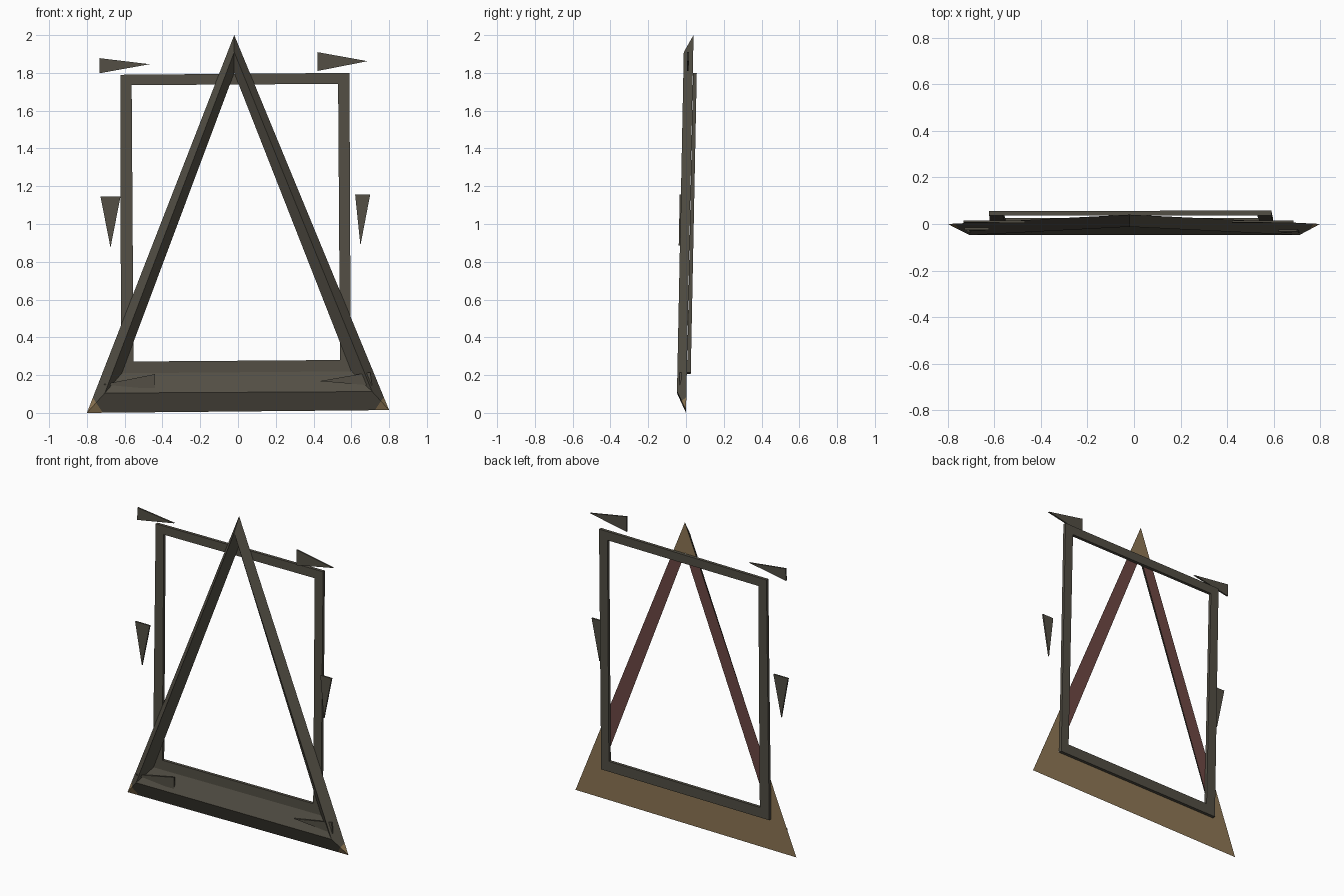
import bpy, bmesh
from mathutils import Vector

if "Cube" in bpy.data.objects:
    bpy.data.objects.remove(bpy.data.objects["Cube"])

LEAN = 0.02  # whole model leans back slightly


def material(name, rgb):
    m = bpy.data.materials.new(name)
    m.diffuse_color = (*rgb, 1)
    m.use_nodes = True
    m.node_tree.nodes["Principled BSDF"].inputs["Base Color"].default_value = m.diffuse_color
    return m


DARK = material("dark_olive_grey", (0.085, 0.077, 0.058))
TAN = material("tan", (0.27, 0.185, 0.09))
RED = material("dull_red", (0.155, 0.066, 0.058))


def loop(bm, pts, off):
    """Add a closed outline at a given distance from the leaning plane."""
    return [bm.verts.new((x, off + LEAN * z, z)) for x, z in pts]


def bridge(bm, a, b):
    n = len(a)
    return [bm.faces.new((a[i], a[(i + 1) % n], b[(i + 1) % n], b[i])) for i in range(n)]


def finish(bm, name, mats):
    bmesh.ops.recalc_face_normals(bm, faces=bm.faces[:])
    me = bpy.data.meshes.new(name)
    bm.to_mesh(me)
    bm.free()
    for m in mats:
        me.materials.append(m)
    ob = bpy.data.objects.new(name, me)
    bpy.context.collection.objects.link(ob)
    return ob


# Triangular frame with a ridged front
bm = bmesh.new()
outer = loop(bm, [(-0.80, 0.0), (0.80, 0.015), (-0.02, 2.0)], 0)
ridge = loop(bm, [(-0.705, 0.105), (0.71, 0.113), (-0.02, 1.91)], -0.05)
inner = loop(bm, [(-0.615, 0.21), (0.60, 0.22), (-0.02, 1.80)], 0)
front = bridge(bm, outer, ridge) + bridge(bm, ridge, inner)
bridge(bm, inner, outer)


def on_back(f):
    return all(abs(v.co.y - LEAN * v.co.z) < 1e-4 for v in f.verts)


def cut(co, no, back):
    faces = [f for f in bm.faces if on_back(f) == back]
    edges = {e for f in faces for e in f.edges}
    verts = {v for f in faces for v in f.verts}
    bmesh.ops.bisect_plane(bm, geom=faces + list(edges) + list(verts),
                           dist=1e-5, plane_co=co, plane_no=no)


# Colour borders on the back, hidden behind the rectangular frame
cut((-0.59, 0, 0), (1, 0, 0), True)
cut((0.565, 0, 0), (1, 0, 0), True)
cut((0, 0, 1.77), (0, 0, 1), True)
# Tan tips on the lower front corners
tips = [(Vector((s * 0.735, 0, 0.03)), Vector((s * 0.83, 0, -0.55))) for s in (-1, 1)]
for co, no in tips:
    cut(co, no, False)
for f in bm.faces:
    c = f.calc_center_median()
    if on_back(f):
        inside = -0.59 < c.x < 0.565 and 0.25 < c.z < 1.77
        f.material_index = 2 if inside else 1
    elif any((c - co).dot(no) > 0 for co, no in tips):
        f.material_index = 1
finish(bm, "triangle_frame", [DARK, TAN, RED])

# Rectangular frame behind the triangle
bm = bmesh.new()
big = [(-0.62, 0.205), (0.597, 0.213), (0.59, 1.80), (-0.622, 1.79)]
small = [(-0.553, 0.272), (0.54, 0.28), (0.53, 1.742), (-0.563, 1.735)]
rings = [loop(bm, big, 0.001), loop(bm, big, 0.021),
         loop(bm, small, 0.021), loop(bm, small, 0.001)]
for i in range(4):
    bridge(bm, rings[i], rings[(i + 1) % 4])
finish(bm, "rectangle_frame", [DARK])

# Thin pointed shards floating around the frame: name, y, corner points
shards = [
    ("shard_top_left", 0.01, [(-0.733, 1.878), (-0.733, 1.798), (-0.468, 1.846)]),
    ("shard_top_right", 0.01, [(0.42, 1.91), (0.42, 1.81), (0.686, 1.862)]),
    ("shard_left", -0.022, [(-0.728, 1.146), (-0.622, 1.146), (-0.675, 0.875)]),
    ("shard_right", -0.03, [(0.62, 1.157), (0.70, 1.157), (0.648, 0.886)]),
    ("shard_bottom_left", -0.03, [(-0.44, 0.205), (-0.44, 0.125), (-0.717, 0.15)]),
    ("shard_bottom_right", -0.03, [(0.70, 0.215), (0.71, 0.145), (0.43, 0.168)]),
]
for name, y, pts in shards:
    bm = bmesh.new()
    mid = LEAN * sum(z for _, z in pts) / 3
    a, b = loop(bm, pts, y - mid - 0.005), loop(bm, pts, y - mid + 0.005)
    bridge(bm, a, b)
    bm.faces.new(a)
    bm.faces.new(b)
    finish(bm, name, [DARK])
